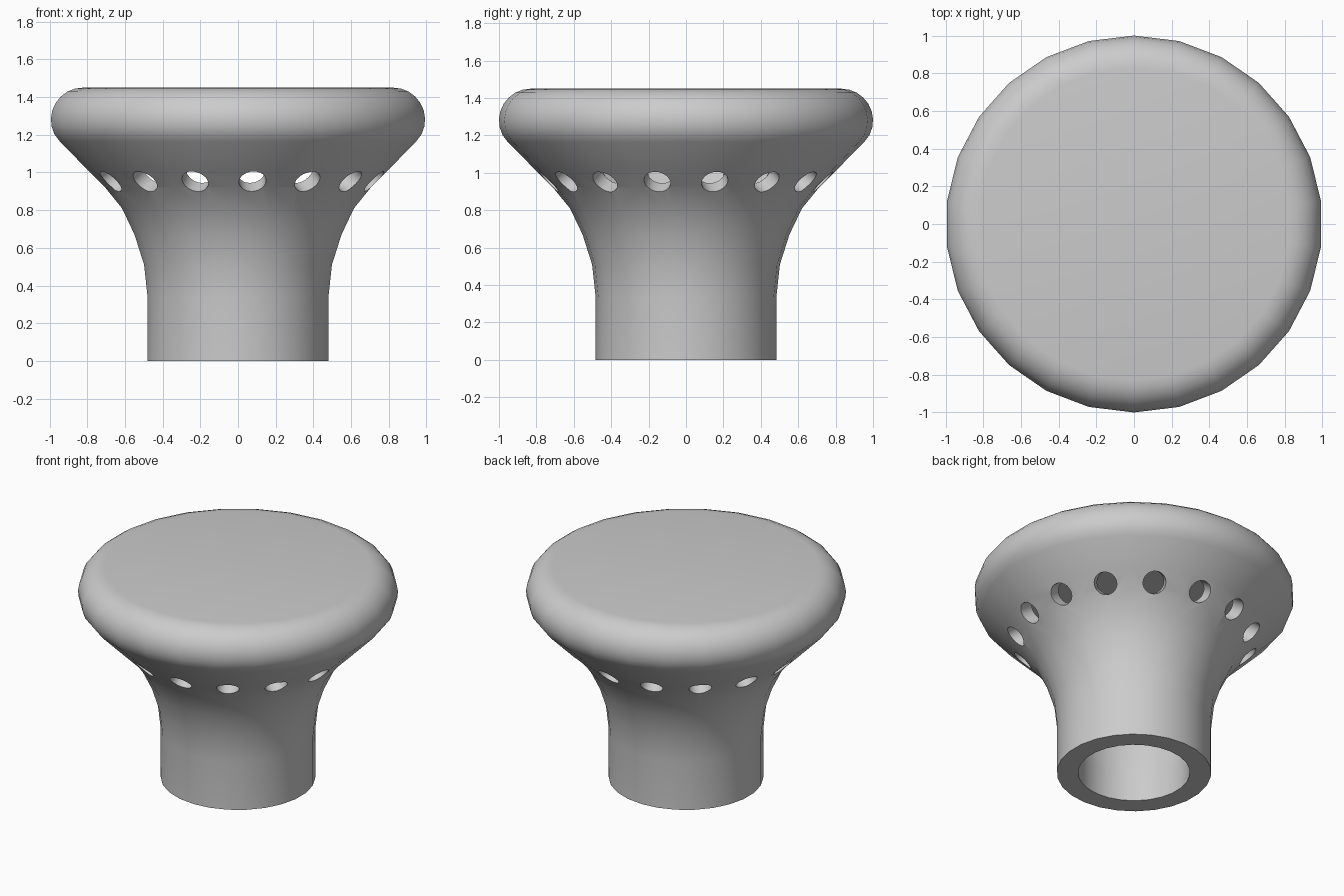
import bpy, bmesh, math
from mathutils import Vector, Matrix

if "Cube" in bpy.data.objects:
    bpy.data.objects.remove(bpy.data.objects["Cube"])

SIDES = 26
HOLES = 15


def make_object(name, bm):
    mesh = bpy.data.meshes.new(name)
    bm.to_mesh(mesh)
    bm.free()
    obj = bpy.data.objects.new(name, mesh)
    bpy.context.collection.objects.link(obj)
    return obj


# Half cross-section (radius, height): outer skin from the foot to the top
outer = [(0.483, 0), (0.483, 0.335), (0.502, 0.51), (0.553, 0.67),
         (0.62, 0.81), (0.71, 0.92), (0.80, 1.01), (0.953, 1.165)]
for i in range(9):
    a = math.radians(-27 + 117 * i / 8)
    outer.append((0.83 + 0.17 * math.cos(a), 1.28 + 0.17 * math.sin(a)))

# Inner skin from the ceiling back down to the bore
inner = [(0.83, 1.35), (0.88, 1.31), (0.88, 1.23), (0.74, 1.08), (0.65, 0.98),
         (0.54, 0.85), (0.47, 0.69), (0.41, 0.52), (0.375, 0.38),
         (0.365, 0.29), (0.35, 0.20), (0.35, 0)]

# Hollow knob body, revolved with capped top and ceiling
bm = bmesh.new()
rings = []
for r, z in outer + inner:
    ring = []
    for k in range(SIDES):
        a = math.pi / 2 + 2 * math.pi * k / SIDES
        ring.append(bm.verts.new((r * math.cos(a), r * math.sin(a), z)))
    rings.append(ring)
top = len(outer) - 1
for i, lower in enumerate(rings):
    upper = rings[(i + 1) % len(rings)]
    if i == top:
        bm.faces.new(lower)
        bm.faces.new(upper)
        continue
    for k in range(SIDES):
        n = (k + 1) % SIDES
        bm.faces.new((lower[k], lower[n], upper[n], upper[k]))
bmesh.ops.recalc_face_normals(bm, faces=bm.faces)
knob = make_object("knob", bm)

# Ring of round hole cutters, pointing out and down through the flare
bm = bmesh.new()
for k in range(HOLES):
    a = math.radians(12 + 360 / HOLES * k)
    tilt = math.radians(32)
    axis = Vector((math.cos(a) * math.cos(tilt), math.sin(a) * math.cos(tilt), -math.sin(tilt)))
    centre = Vector((0.735 * math.cos(a), 0.735 * math.sin(a), 0.955))
    turn = axis.to_track_quat('Z', 'Y').to_matrix().to_4x4()
    bmesh.ops.create_cone(bm, cap_ends=True, segments=24, radius1=0.072, radius2=0.072,
                          depth=0.4, matrix=Matrix.Translation(centre) @ turn)
cutter = make_object("hole_cutter", bm)

mod = knob.modifiers.new("holes", 'BOOLEAN')
mod.operation = 'DIFFERENCE'
mod.solver = 'EXACT'
mod.object = cutter
bpy.context.view_layer.objects.active = knob
knob.select_set(True)
bpy.ops.object.modifier_apply(modifier=mod.name)
bpy.data.objects.remove(cutter)

bpy.ops.object.shade_smooth_by_angle(angle=math.radians(30))
